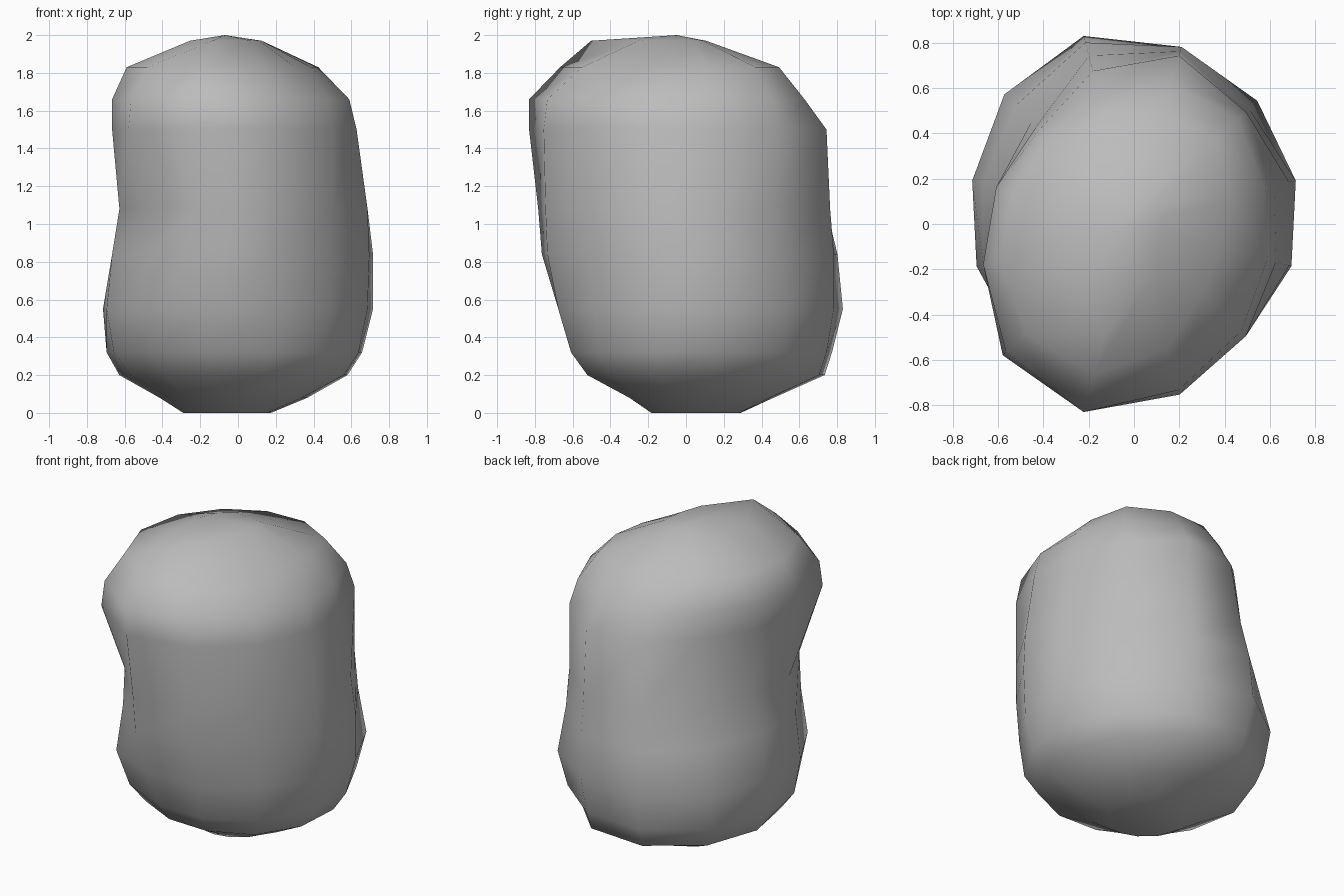
import bpy
import bmesh
from math import cos, sin, pi

cube = bpy.data.objects.get("Cube")
if cube:
    bpy.data.objects.remove(cube, do_unlink=True)

# Cross-sections: height, then reach every 30 degrees starting at 15,
# turning from +x through the back (+y) and round by the front
SECTIONS = [
    (0, .18, .24, .29, .3, .3, .3, .25, .21, .19, .17, .16, .16),
    (.08, .38, .43, .46, .48, .47, .43, .38, .34, .31, .31, .34, .35),
    (.2, .6, .63, .73, .76, .72, .65, .59, .55, .53, .54, .57, .58),
    (.32, .68, .71, .77, .8, .77, .72, .68, .65, .62, .63, .65, .66),
    (.55, .74, .77, .81, .86, .81, .74, .72, .73, .7, .7, .68, .71),
    (.84, .74, .72, .81, .83, .74, .69, .69, .69, .79, .76, .7, .72),
    (1.08, .71, .7, .79, .77, .64, .62, .65, .68, .81, .77, .7, .71),
    (1.5, .64, .7, .77, .7, .61, .63, .69, .82, .86, .78, .7, .65),
    (1.66, .6, .65, .65, .61, .59, .63, .69, .8, .86, .76, .67, .61),
    (1.83, .44, .52, .51, .5, .51, .55, .61, .68, .69, .57, .43, .4),
    (1.97, .13, .13, .11, .11, .15, .19, .24, .36, .52, .26, .16, .13),
]


def make_material(name, colour):
    material = bpy.data.materials.new(name)
    material.use_nodes = True
    material.diffuse_color = colour
    shader = material.node_tree.nodes["Principled BSDF"]
    shader.inputs["Base Color"].default_value = colour
    return material


def add_ring(bm, height, radii):
    step = 2 * pi / len(radii)
    angles = [(i + .5) * step for i in range(len(radii))]
    return [bm.verts.new((r * cos(a), r * sin(a), height))
            for a, r in zip(angles, radii)]


def bridge(bm, lower, upper):
    count = len(lower)
    for i in range(count):
        j = (i + 1) % count
        bm.faces.new((lower[i], lower[j], upper[j], upper[i]))


# Boulder body: stacked uneven rings closed by a flat base and low crown
bm = bmesh.new()
rings = [add_ring(bm, height, radii) for height, *radii in SECTIONS]
for lower, upper in zip(rings, rings[1:]):
    bridge(bm, lower, upper)
bm.faces.new(list(reversed(rings[0])))

crown = bm.verts.new((-.07, -.05, 2))
for a, b in zip(rings[-1], rings[-1][1:] + rings[-1][:1]):
    bm.faces.new((a, b, crown))

bmesh.ops.recalc_face_normals(bm, faces=bm.faces[:])
for face in bm.faces:
    face.smooth = True

mesh = bpy.data.meshes.new("boulder")
bm.to_mesh(mesh)
bm.free()
mesh.materials.append(make_material("stone grey", (.5, .5, .5, 1)))
boulder = bpy.data.objects.new("boulder", mesh)
bpy.context.collection.objects.link(boulder)
